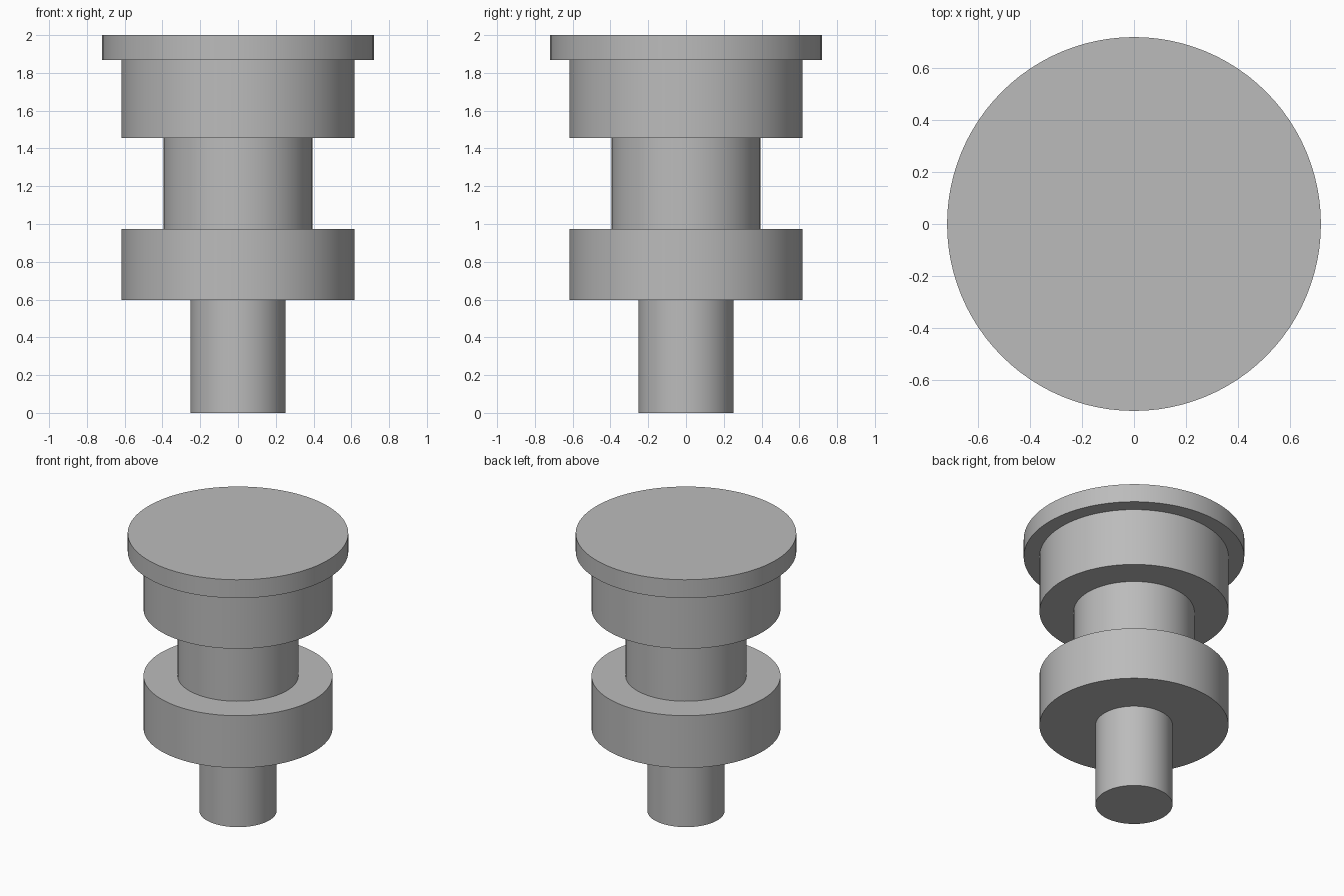
import bpy
import bmesh
import math

cube = bpy.data.objects.get("Cube")
if cube:
    bpy.data.objects.remove(cube, do_unlink=True)

SEGMENTS = 96

grey = bpy.data.materials.new("plain_grey")
grey.use_nodes = True
colour = (0.5, 0.5, 0.5, 1)
grey.diffuse_color = colour
grey.node_tree.nodes["Principled BSDF"].inputs["Base Color"].default_value = colour

# Stacked turned sections from bottom to top: radius, top height
sections = [
    (0.252, 0.597),  # stem
    (0.617, 0.973),  # lower collar
    (0.394, 1.455),  # neck
    (0.617, 1.868),  # upper collar
    (0.72, 2.0),     # head flange
]

# Half profile, starting and ending on the axis
profile = [(0, 0)]
bottom = 0
for radius, top in sections:
    profile += [(radius, bottom), (radius, top)]
    bottom = top
profile.append((0, bottom))

# Turn the profile about the z axis into one closed solid
bm = bmesh.new()
verts = [bm.verts.new((r, 0, z)) for r, z in profile]
edges = [bm.edges.new(pair) for pair in zip(verts, verts[1:])]
bmesh.ops.spin(bm, geom=verts + edges, cent=(0, 0, 0), axis=(0, 0, 1),
               angle=math.tau, steps=SEGMENTS, use_merge=False)
bmesh.ops.remove_doubles(bm, verts=bm.verts, dist=0.0005)
bmesh.ops.recalc_face_normals(bm, faces=bm.faces)

mesh = bpy.data.meshes.new("stepped_pin")
bm.to_mesh(mesh)
bm.free()
mesh.materials.append(grey)
pin = bpy.data.objects.new("stepped_pin", mesh)
bpy.context.collection.objects.link(pin)

# Smooth round walls with crisp shoulders
bpy.ops.object.select_all(action="DESELECT")
pin.select_set(True)
bpy.context.view_layer.objects.active = pin
bpy.ops.object.shade_smooth_by_angle(angle=math.radians(30))
